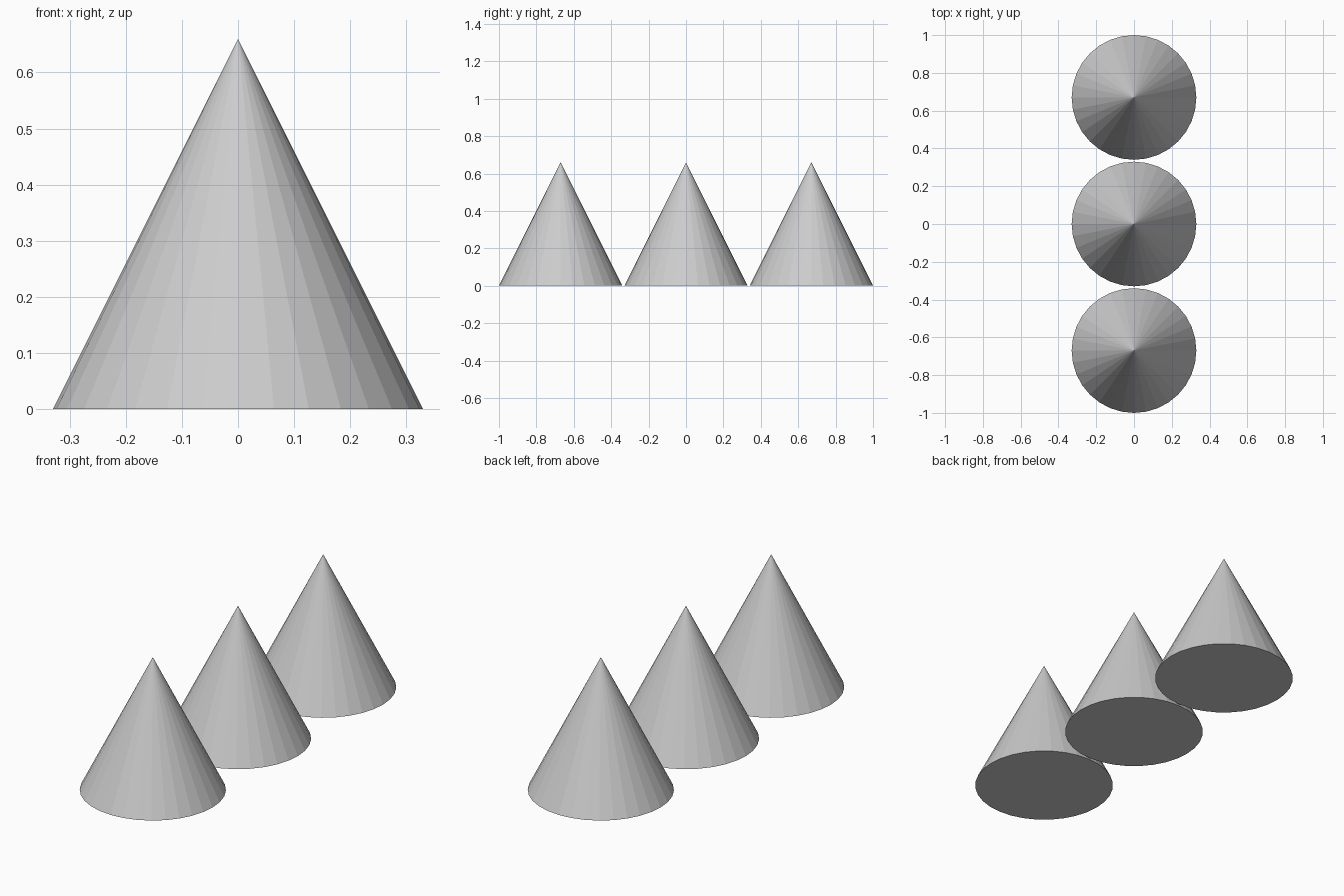
import bpy

if "Cube" in bpy.data.objects:
    bpy.data.objects.remove(bpy.data.objects["Cube"])

RADIUS = 0.33
HEIGHT = 0.66
SPACING = 0.67

# Three identical flat-shaded cones in a row along y
for name, step in (("front_cone", -1), ("middle_cone", 0), ("back_cone", 1)):
    bpy.ops.mesh.primitive_cone_add(
        vertices=32, radius1=RADIUS, radius2=0, depth=HEIGHT,
        location=(0, step * SPACING, HEIGHT / 2))
    bpy.context.object.name = name
